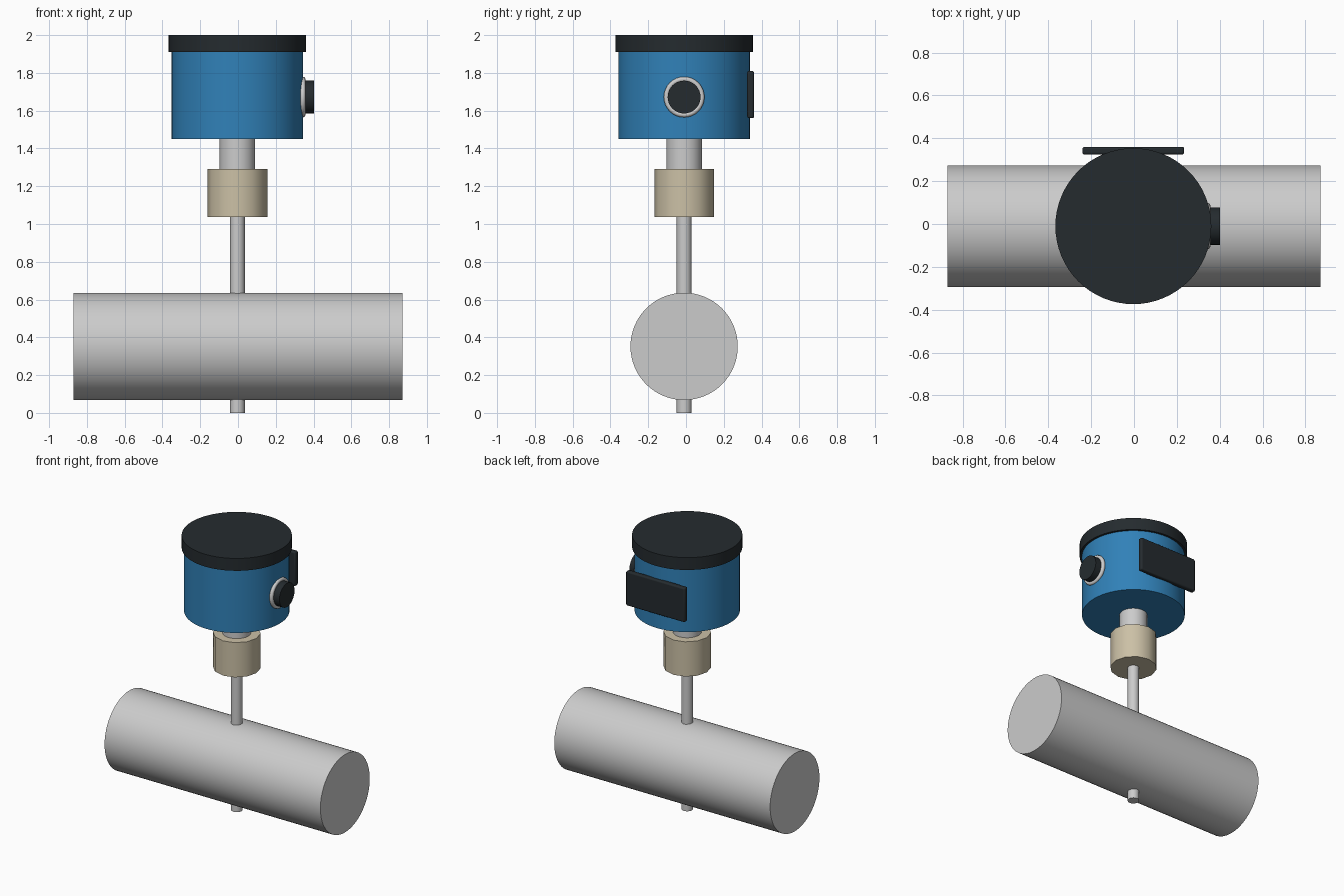
import bpy
from math import radians

if "Cube" in bpy.data.objects:
    bpy.data.objects.remove(bpy.data.objects["Cube"])

CX, CY = -0.003, -0.01   # common vertical axis of the instrument


def material(name, rgb):
    m = bpy.data.materials.new(name)
    m.diffuse_color = (*rgb, 1)
    m.use_nodes = True
    m.node_tree.nodes["Principled BSDF"].inputs["Base Color"].default_value = m.diffuse_color
    return m


BLUE = material("blue_paint", (0.03, 0.22, 0.48))
DARK = material("dark_plastic", (0.018, 0.024, 0.028))
BRASS = material("pale_brass", (0.60, 0.53, 0.38))


def finish(ob, name, mat=None):
    ob.name = name
    if mat:
        ob.data.materials.append(mat)
    bpy.ops.object.shade_smooth_by_angle(angle=radians(35))
    return ob


def upright(name, r, z0, z1, mat=None, sides=48):
    bpy.ops.mesh.primitive_cylinder_add(vertices=sides, radius=r, depth=z1 - z0,
                                        location=(CX, CY, (z0 + z1) / 2))
    return finish(bpy.context.object, name, mat)


def sideways(name, r, x0, x1, z, mat=None, sides=48):
    bpy.ops.mesh.primitive_cylinder_add(vertices=sides, radius=r, depth=x1 - x0,
                                        location=((x0 + x1) / 2, CY, z),
                                        rotation=(0, radians(90), 0))
    return finish(bpy.context.object, name, mat)


# Process pipe with the probe running through it
sideways("pipe", 0.284, -0.87, 0.87, 0.352, sides=64)
upright("probe_stem", 0.039, 0.0, 1.06, sides=32)

# Fitting and neck
upright("threaded_fitting", 0.158, 1.037, 1.29, BRASS, sides=12)
upright("neck", 0.094, 1.27, 1.46)

# Transmitter head and lid
upright("housing", 0.348, 1.45, 1.92, BLUE, sides=64)
upright("lid", 0.364, 1.91, 2.0, DARK, sides=64)

# Cable entry on the right side
bpy.ops.mesh.primitive_torus_add(major_radius=0.094, minor_radius=0.014,
                                 major_segments=32, minor_segments=12,
                                 location=(0.343, CY, 1.672),
                                 rotation=(0, radians(90), 0))
finish(bpy.context.object, "cable_entry_ring")
sideways("cable_entry_plug", 0.087, 0.27, 0.402, 1.672, DARK, sides=32)

# Display panel on the back, with rounded edges
bpy.ops.mesh.primitive_cube_add(size=1, location=(CX, 0.342, 1.685))
panel = bpy.context.object
panel.scale = (0.475, 0.036, 0.25)
bpy.ops.object.transform_apply(location=False, rotation=False, scale=True)
bevel = panel.modifiers.new("rounded_edges", 'BEVEL')
bevel.width = 0.01
bevel.segments = 3
finish(panel, "display_panel", DARK)
